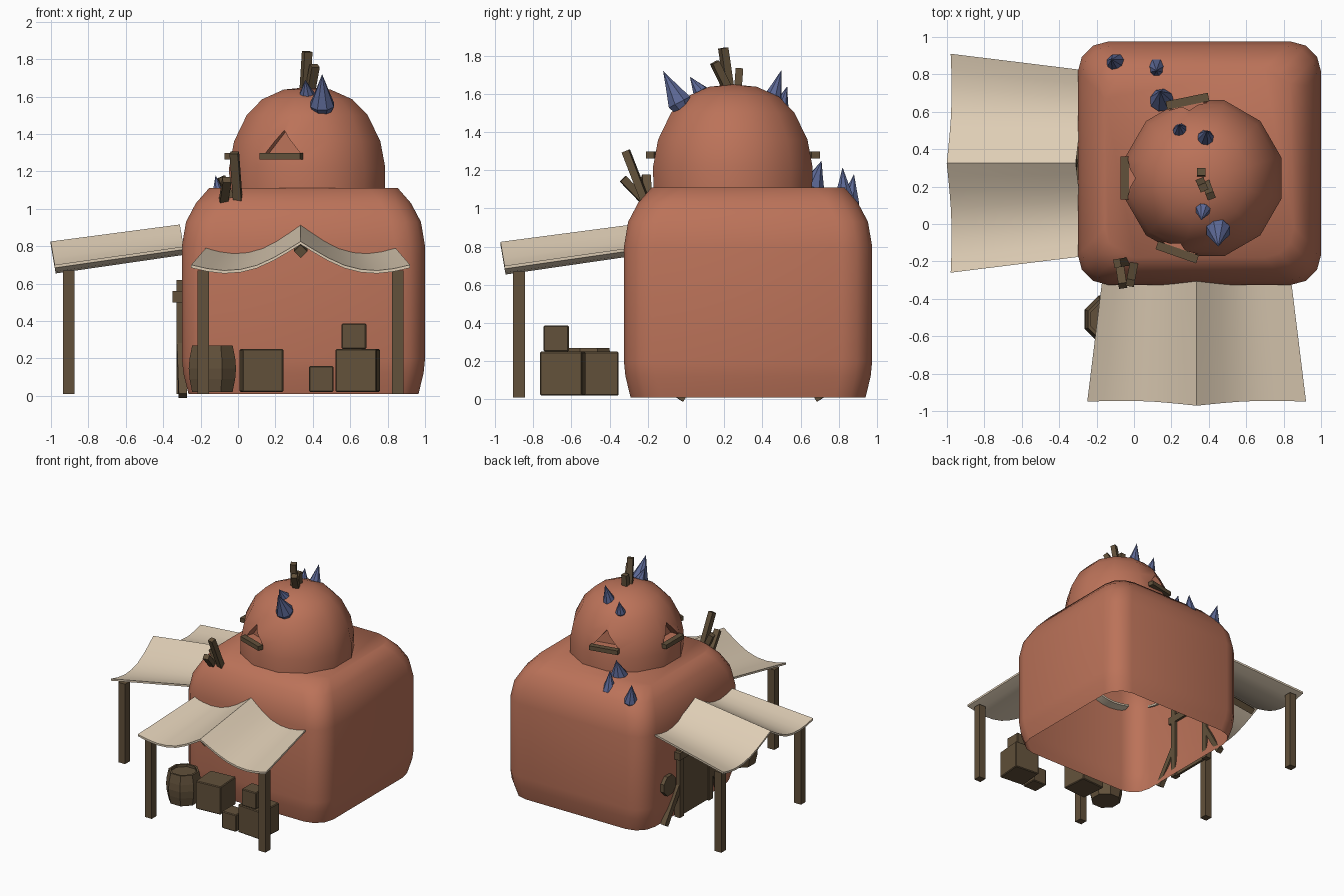
import bpy, bmesh, math
from mathutils import Matrix, Vector

if "Cube" in bpy.data.objects:
    bpy.data.objects.remove(bpy.data.objects["Cube"], do_unlink=True)


def material(name, rgb):
    m = bpy.data.materials.new(name)
    m.use_nodes = True
    m.diffuse_color = (*rgb, 1)
    m.node_tree.nodes["Principled BSDF"].inputs["Base Color"].default_value = (*rgb, 1)
    return m


CLAY = material("terracotta clay", (0.50, 0.17, 0.10))
CLOTH = material("beige cloth", (0.73, 0.61, 0.46))
WOOD = material("dark wood", (0.122, 0.082, 0.043))
CRYSTAL = material("blue crystal", (0.107, 0.138, 0.30))


def smooth(ob, angle):
    bpy.ops.object.select_all(action='DESELECT')
    ob.select_set(True)
    bpy.context.view_layer.objects.active = ob
    bpy.ops.object.shade_smooth_by_angle(angle=math.radians(angle))


def finish(name, bm, mat, matrix=Matrix(), angle=0, fix=True):
    bmesh.ops.remove_doubles(bm, verts=bm.verts, dist=1e-5)
    if fix:
        bmesh.ops.recalc_face_normals(bm, faces=bm.faces)
    bm.transform(matrix)
    me = bpy.data.meshes.new(name)
    bm.to_mesh(me)
    bm.free()
    me.materials.append(mat)
    ob = bpy.data.objects.new(name, me)
    bpy.context.collection.objects.link(ob)
    if angle:
        smooth(ob, angle)
    return ob


def skin(bm, rings, closed=True):
    """Bridge successive rows of points with quads."""
    rows = [[bm.verts.new(p) for p in ring] for ring in rings]
    n = len(rows[0])
    for a, b in zip(rows, rows[1:]):
        for i in range(n if closed else n - 1):
            j = (i + 1) % n
            bm.faces.new((a[i], a[j], b[j], b[i]))
    return rows


def lathe(name, profile, sides, mat, matrix=Matrix(), angle=0):
    bm = bmesh.new()
    step = 2 * math.pi / sides
    skin(bm, [[(r * math.cos((i + .5) * step), r * math.sin((i + .5) * step), z)
               for i in range(sides)] for r, z in profile])
    bmesh.ops.dissolve_degenerate(bm, dist=1e-5, edges=bm.edges)
    return finish(name, bm, mat, matrix, angle)


def along(a, b, twist=0):
    """Matrix whose z axis runs from a to b, with origin at a."""
    a, b = Vector(a), Vector(b)
    return (Matrix.Translation(a) @ (b - a).to_track_quat('Z', 'Y').to_matrix().to_4x4()
            @ Matrix.Rotation(math.radians(twist), 4, 'Z'))


def beam(name, a, b, w, d=None, frame=Matrix(), twist=0, bevel=0):
    length = (Vector(b) - Vector(a)).length
    bm = bmesh.new()
    bmesh.ops.create_cube(bm, size=1)
    bmesh.ops.scale(bm, vec=(w, d or w, length), verts=bm.verts)
    bmesh.ops.translate(bm, vec=(0, 0, length / 2), verts=bm.verts)
    if bevel:
        bmesh.ops.bevel(bm, geom=bm.edges[:], offset=bevel, segments=1, affect='EDGES')
    return finish(name, bm, WOOD, frame @ along(a, b, twist))


# House body: rounded box, open underneath
def rounded_ring(inset, z, half=0.65, r=0.16):
    pts = []
    h = half - inset
    for q in range(4):
        for k in range(4):
            a = math.radians(q * 90 + k * 30)
            sx, sy = ((1, 1), (-1, 1), (-1, -1), (1, -1))[q]
            pts.append((0.35 + sx * (h - r) + r * math.cos(a),
                        0.325 + sy * (h - r) + r * math.sin(a), z))
    return pts


bm = bmesh.new()
layers = ((0.035, 0.01), (0.008, 0.12), (0, 0.2), (0, 0.8), (0.022, 0.93), (0.075, 1.03), (0.145, 1.11))
rows = skin(bm, [rounded_ring(i, z) for i, z in layers])
bm.faces.new(rows[-1])
finish("house_body", bm, CLAY, angle=60)

# Upper dome with three triangular window recesses
CENTRE = Vector((0.37, 0.245, 0))
dome = lathe("dome", ((0, 1.08), (.43, 1.08), (.432, 1.22), (.405, 1.36), (.335, 1.5), (.25, 1.585),
                      (.13, 1.637), (0, 1.65)), 12, CLAY, Matrix.Translation(CENTRE))
windows = {"front": (-0.33, -0.94), "back": (-0.2, 0.98), "right": (-1, 0)}
for side, direction in windows.items():
    out = Vector((*direction, 0)).normalized()
    tangent = Vector((-out.y, out.x, 0))
    bm = bmesh.new()
    skin(bm, [[CENTRE + out * d + tangent * t + Vector((0, 0, z))
               for t, z in ((-.105, 1.29), (.105, 1.29), (0, 1.42))] for d in (.33, .6)])
    bmesh.ops.holes_fill(bm, edges=bm.edges)
    cutter = finish("window_cutter", bm, CLAY)
    mod = dome.modifiers.new("window", 'BOOLEAN')
    mod.operation, mod.solver, mod.object = 'DIFFERENCE', 'EXACT', cutter
    bpy.ops.object.select_all(action='DESELECT')
    bpy.context.view_layer.objects.active = dome
    dome.select_set(True)
    bpy.ops.object.modifier_apply(modifier=mod.name)
    bpy.data.objects.remove(cutter, do_unlink=True)
    sill = CENTRE + out * 0.42 + Vector((0, 0, 1.28))
    beam(side + "_window_sill", sill - tangent * .115, sill + tangent * .115, 0.045, 0.035)
smooth(dome, 40)

# Crystal spikes: base, tip, radius
spikes = (((.45, -.01, 1.51), (.45, -.12, 1.72), .068), ((.37, .09, 1.59), (.36, .02, 1.69), .042),
          ((.38, .44, 1.53), (.39, .5, 1.725), .052), ((.25, .49, 1.51), (.24, .53, 1.64), .04),
          ((.15, .65, 1.07), (.14, .71, 1.25), .066), ((.12, .83, 1.01), (.12, .82, 1.215), .055),
          ((-.09, .85, .99), (-.12, .88, 1.18), .055))
for i, (a, b, r) in enumerate(spikes):
    h = (Vector(b) - Vector(a)).length
    lathe(f"crystal_{i + 1}", ((0, 0), (r * .75, h * .06), (r, h * .22), (r * .5, h * .6), (0, h)),
          8, CRYSTAL, along(a, b))

# Bundles of sticks on the dome top and on the shoulder
sticks = (((.355, .23, 1.6), (.37, .195, 1.84)), ((.38, .23, 1.6), (.41, .15, 1.765)),
          ((.36, .27, 1.6), (.36, .28, 1.735)), ((0, -.21, 1.03), (-.02, -.315, 1.3)),
          ((-.08, -.2, 1.02), (-.06, -.33, 1.155)), ((-.03, -.2, 1.03), (-.09, -.21, 1.17)))
for i, (a, b) in enumerate(sticks):
    beam(f"stick_{i + 1}", a, b, 0.045, 0.04)

# Awnings: sagging cloth, ridge pole and two posts, front and right side
HALF = ((0, .155), (.12, .112), (.25, .068), (.4, .028), (.55, .006), (.7, 0), (.85, .01), (1, .03))
SAG = [(-t, h) for t, h in reversed(HALF[1:])] + list(HALF)
frames = {"front": Matrix.Translation((.335, .325, 0)),
          "right": Matrix.Translation((.295, .325, 0)) @ Matrix.Rotation(-math.pi / 2, 4, 'Z')}
for side, frame in frames.items():
    bm = bmesh.new()
    rings = []
    for k in range(5):
        f = k / 4
        top = [(t * (.585 - .085 * f), -(1.27 - .69 * f + h * .17), .67 + .1 * f + h * (1 - .06 * f))
               for t, h in SAG]
        rings.append(top + [(x, y, z - .016) for x, y, z in reversed(top)])
    rows = skin(bm, rings)
    n = len(SAG)
    for row in (rows[0], rows[-1]):
        for i in range(n - 1):
            bm.faces.new((row[i], row[i + 1], row[2 * n - 2 - i], row[2 * n - 1 - i]))
    finish(side + "_awning", bm, CLOTH, frame, 45)
    beam(side + "_ridge_pole", (0, -1.24, .772), (0, -.6, .86), .05, frame=frame, twist=45)
    for s in (-1, 1):
        beam(f"{side}_post_{'a' if s < 0 else 'b'}", (s * .52, -1.2, .01), (s * .52, -1.2, .67), .062, frame=frame)

# Barrel and crates under the front awning
lathe("barrel", ((0, .25), (.1, .25), (.1, .27), (.117, .27), (.132, .2), (.137, .145),
                 (.132, .09), (.117, .02), (0, .02)), 8, WOOD, Matrix.Translation((-.137, -.51, 0)))
crates = ((.125, -.47, .02, .22, .23, 4), (.64, -.645, .02, .22, .23, -5),
          (.445, -.69, .02, .13, .14, 0), (.62, -.68, .25, .132, .137, 0))
for i, (x, y, z, w, h, turn) in enumerate(crates):
    beam(f"crate_{i + 1}", (x, y, z), (x, y, z + h), w, twist=turn, bevel=0.006)

# Doorway on the right wall: panel, posts, lintel and slanted braces
beam("door_panel", (-.312, .335, .02), (-.312, .335, .55), .02, .4)
beam("door_lintel", (-.315, .09, .53), (-.315, .58, .53), .07, .06)
for s in (-1, 1):
    tag = "left" if s < 0 else "right"
    beam(f"door_post_{tag}", (-.305, .335 + s * .19, .01), (-.305, .335 + s * .19, .62), .05)
    beam(f"door_brace_{tag}", (-.295, .335 + s * .37, 0), (-.305, .335 + s * .2, .27), .045)

# Round shutter beside the door
lathe("round_shutter", ((0, 0), (.055, 0), (.055, -.03), (.085, -.03), (.085, .05), (0, .05)), 8, WOOD,
      along((-.28, .68, .33), (-.33, .68, .33)))
